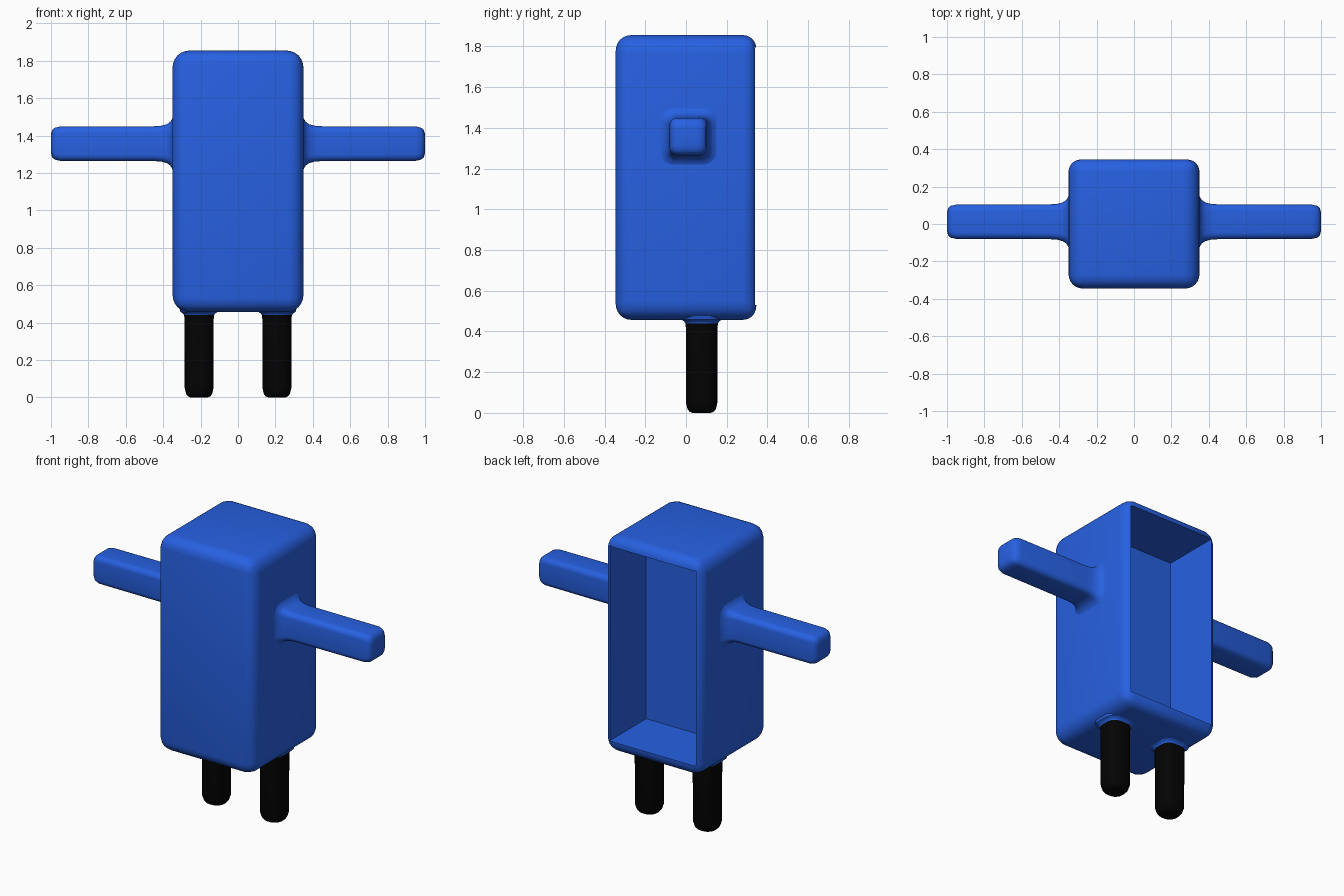
import bpy, bmesh, math
from mathutils import Vector

if "Cube" in bpy.data.objects:
    bpy.data.objects.remove(bpy.data.objects["Cube"])


def material(name, rgb):
    m = bpy.data.materials.new(name)
    m.diffuse_color = (*rgb, 1)
    m.use_nodes = True
    m.node_tree.nodes["Principled BSDF"].inputs["Base Color"].default_value = m.diffuse_color
    return m


BLUE = material("blue", (0.02, 0.118, 0.755))
BLACK = material("black", (0.001, 0.001, 0.001))


def add_object(name, bm, *mats):
    bmesh.ops.recalc_face_normals(bm, faces=bm.faces)
    me = bpy.data.meshes.new(name)
    bm.to_mesh(me)
    bm.free()
    for m in mats:
        me.materials.append(m)
    ob = bpy.data.objects.new(name, me)
    bpy.context.collection.objects.link(ob)
    return ob


def smooth(ob, angle=40):
    bpy.ops.object.select_all(action='DESELECT')
    ob.select_set(True)
    bpy.context.view_layer.objects.active = ob
    bpy.ops.object.shade_smooth_by_angle(angle=math.radians(angle))


def box(lo, hi):
    bm = bmesh.new()
    bmesh.ops.create_cube(bm, size=1)
    lo, hi = Vector(lo), Vector(hi)
    for v in bm.verts:
        v.co = Vector([lo[i] + (v.co[i] + 0.5) * (hi[i] - lo[i]) for i in range(3)])
    return bm


def rounded_square(half, r, n=5):
    """Outline of a square with rounded corners."""
    pts = []
    for k, (sx, sy) in enumerate([(1, 1), (-1, 1), (-1, -1), (1, -1)]):
        for i in range(n + 1):
            a = math.pi / 2 * (k + i / n)
            pts.append((sx * (half - r) + r * math.cos(a), sy * (half - r) + r * math.sin(a)))
    return pts


def limb(name, place, rings, *mats):
    """Loft rounded squares; each ring is (distance, half width, corner radius)."""
    bm = bmesh.new()
    loops = [[bm.verts.new(place(t, u, v)) for u, v in rounded_square(h, r)]
             for t, h, r in rings]
    for a, b in zip(loops, loops[1:]):
        for i in range(len(a)):
            j = (i + 1) % len(a)
            bm.faces.new((a[i], a[j], b[j], b[i]))
    bm.faces.new(loops[0])
    bm.faces.new(loops[-1])
    if len(mats) > 1:  # the flare under the body takes the second colour
        for f in bm.faces:
            f.material_index = int(f.calc_center_median().z > 0.442)
    smooth(add_object(name, bm, *mats))


# Body: rounded box
body = add_object("body", box((-0.35, -0.345, 0.457), (0.35, 0.345, 1.855)), BLUE)
weights = body.data.attributes.new("bevel_weight_edge", 'FLOAT', 'EDGE')
for e in body.data.edges:
    a, b = (body.data.vertices[i].co for i in e.vertices)
    if abs(a.y - b.y) > 0.1:
        w = 0.09
    else:
        w = 0.075 if a.y < 0 else 0.065
    weights.data[e.index].value = w / 0.1
bev = body.modifiers.new("round", 'BEVEL')
bev.limit_method = 'WEIGHT'
bev.width = 0.1
bev.segments = 6

# Hollow opened through the back
cutter = add_object("hollow_cutter", box((-0.308, -0.032, 0.53), (0.308, 0.6, 1.793)), BLUE)
cutter.hide_render = True
cut = body.modifiers.new("hollow", 'BOOLEAN')
cut.operation = 'DIFFERENCE'
cut.solver = 'EXACT'
cut.object = cutter
bpy.context.view_layer.objects.active = body
for m in ("round", "hollow"):
    bpy.ops.object.modifier_apply(modifier=m)
bpy.data.objects.remove(cutter)
smooth(body)

# Arms with a flared root, legs with a small flare under the body
arm = [(0.345, 0.150, 0.07), (0.351, 0.135, 0.06), (0.362, 0.117, 0.05), (0.38, 0.104, 0.04),
       (0.41, 0.096, 0.036), (0.45, 0.093, 0.035), (0.95, 0.092, 0.035), (0.98, 0.085, 0.035),
       (0.994, 0.073, 0.035), (1.0, 0.05, 0.03)]
leg = [(0.0, 0.045, 0.04), (0.006, 0.06, 0.05), (0.02, 0.07, 0.055), (0.05, 0.077, 0.055),
       (0.42, 0.078, 0.055), (0.44, 0.08, 0.056), (0.45, 0.087, 0.06), (0.458, 0.1, 0.065),
       (0.475, 0.105, 0.065)]
for side, s in (("left", -1), ("right", 1)):
    limb(side + "_arm", lambda t, u, v: (s * t, 0.012 + u, 1.357 + v), arm, BLUE)
    limb(side + "_leg", lambda t, u, v: (s * 0.208 + u, 0.077 + v, t), leg, BLACK, BLUE)
